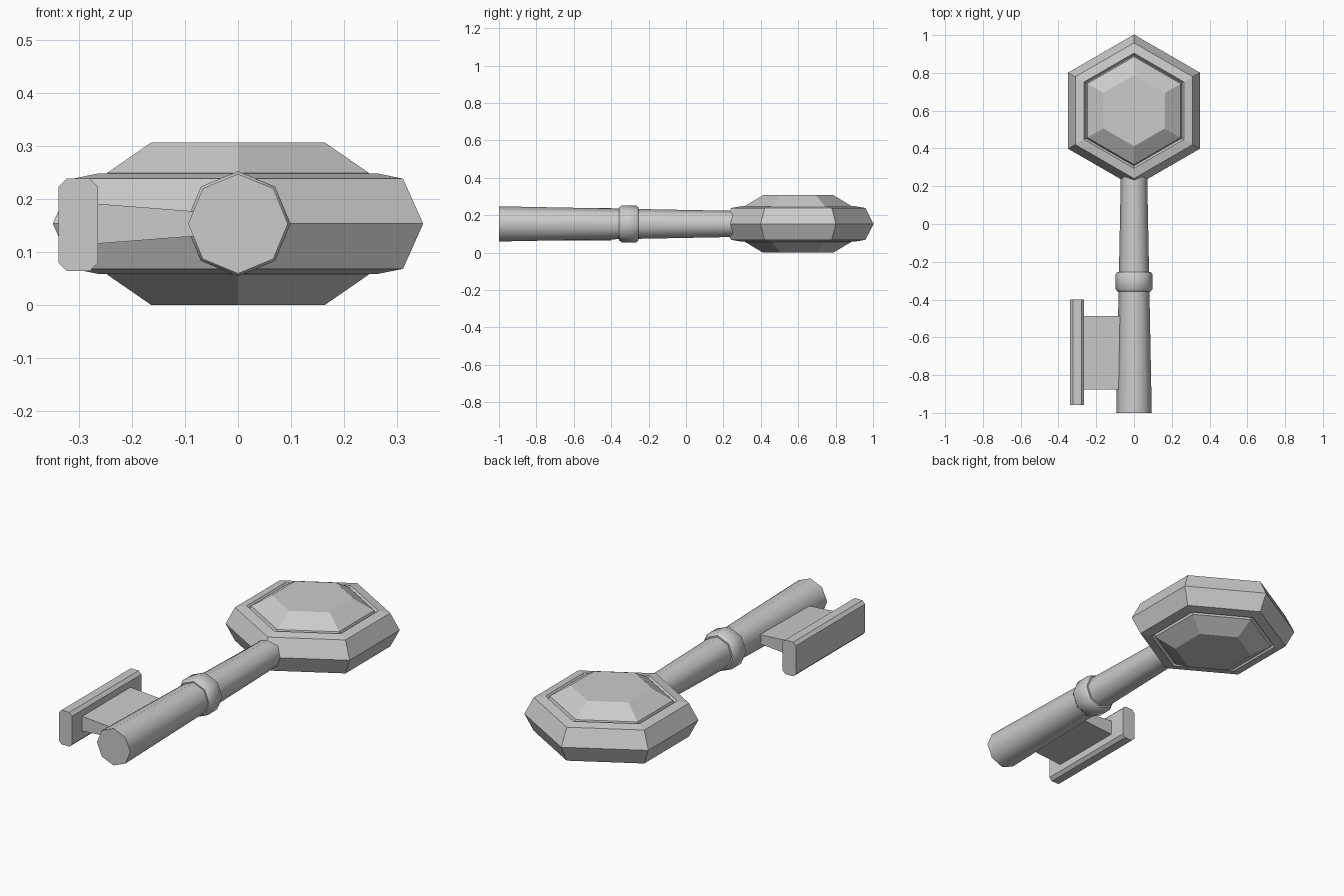
import bpy, bmesh
from math import sin, cos, pi, radians

if "Cube" in bpy.data.objects:
    bpy.data.objects.remove(bpy.data.objects["Cube"])

ZC = 0.1535  # mid height of the key


def make(name, rings, smooth=None):
    """Skin a list of equal-length point rings and cap both ends."""
    bm = bmesh.new()
    vs = [[bm.verts.new(p) for p in r] for r in rings]
    n = len(vs[0])
    for a, b in zip(vs, vs[1:]):
        for i in range(n):
            j = (i + 1) % n
            bm.faces.new((a[i], a[j], b[j], b[i]))
    bm.faces.new(vs[0][::-1])
    bm.faces.new(vs[-1])
    bmesh.ops.recalc_face_normals(bm, faces=bm.faces)
    me = bpy.data.meshes.new(name)
    bm.to_mesh(me)
    bm.free()
    ob = bpy.data.objects.new(name, me)
    bpy.context.collection.objects.link(ob)
    if smooth:
        bpy.ops.object.select_all(action='DESELECT')
        ob.select_set(True)
        bpy.context.view_layer.objects.active = ob
        bpy.ops.object.shade_smooth_by_angle(angle=radians(smooth))
    return ob


def hex_ring(apothem, dz):
    r = apothem / cos(pi / 6)
    return [(r * cos(pi / 2 + k * pi / 3), 0.6 + r * sin(pi / 2 + k * pi / 3), ZC + dz)
            for k in range(6)]


def oct_ring(r, y):
    return [(r * cos(k * pi / 4), y, ZC + r * sin(k * pi / 4)) for k in range(8)]


# hexagonal bow: bevelled rim, groove and faceted gem, mirrored top to bottom
half = [(0.349, 0), (0.311, 0.085), (0.264, 0.0945), (0.253, 0.078),
        (0.247, 0.0955), (0.163, 0.1535)]
profile = [(a, -z) for a, z in half[:0:-1]] + half
make("bow", [hex_ring(a, z) for a, z in profile])

# tapered octagonal shaft
make("shaft", [oct_ring(0.094, -1), oct_ring(0.069, 0.3)], 50)

# collar
make("collar", [oct_ring(r, y) for r, y in
                [(0.088, -0.357), (0.099, -0.344), (0.099, -0.267), (0.088, -0.254)]], 50)

# web joining shaft and bit plate
make("bit_web", [[(-0.27, y, ZC - 0.038), (-0.05, y, ZC - 0.021),
                  (-0.05, y, ZC + 0.021), (-0.27, y, ZC + 0.038)]
                 for y in (-0.875, -0.487)])

# chamfered bit plate
w, h, c = 0.037, 0.087, 0.015
section = [(-w, -h + c), (-w + c, -h), (w - c, -h), (w, -h + c),
           (w, h - c), (w - c, h), (-w + c, h), (-w, h - c)]
make("bit_plate", [[(-0.301 + x, y, ZC - 0.002 + z) for x, z in section]
                   for y in (-0.957, -0.4)])
